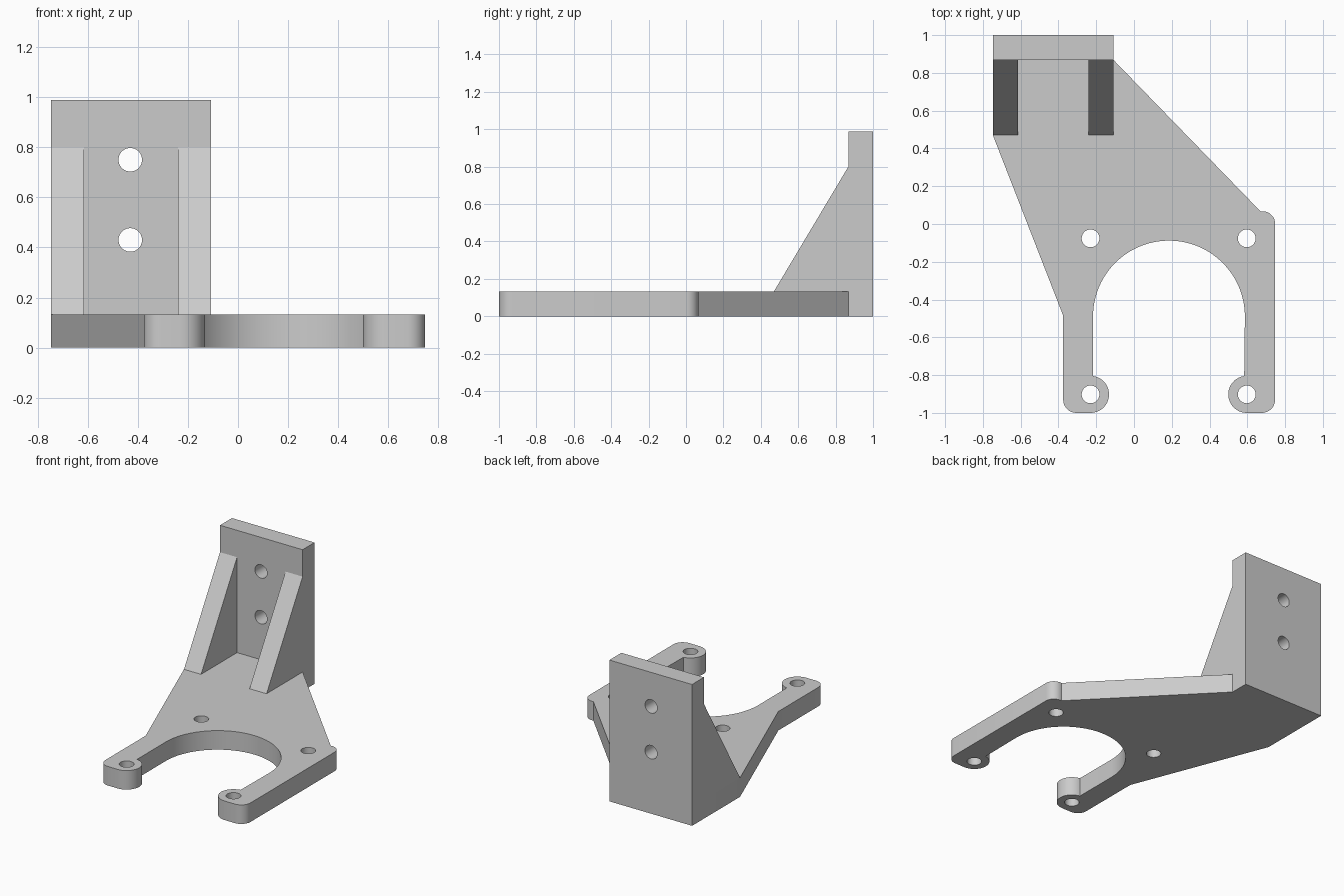
import bpy, bmesh
from math import cos, sin, radians
from mathutils import Matrix, Vector

if "Cube" in bpy.data.objects:
    bpy.data.objects.remove(bpy.data.objects["Cube"])

grey = bpy.data.materials.new("light grey")
grey.use_nodes = True
COLOUR = (0.6, 0.6, 0.6, 1)
grey.diffuse_color = COLOUR
grey.node_tree.nodes["Principled BSDF"].inputs["Base Color"].default_value = COLOUR

THICK = 0.133
WALL_Y = 0.868
LEFT, RIGHT = -0.747, -0.108
HOLE_R = 0.047


def arc(cx, cy, r, start, end, steps):
    """Points along an arc, angles in degrees."""
    angles = [radians(start + (end - start) * i / steps) for i in range(steps + 1)]
    return [(cx + r * cos(a), cy + r * sin(a)) for a in angles]


def finish(bm, name):
    bmesh.ops.recalc_face_normals(bm, faces=bm.faces)
    mesh = bpy.data.meshes.new(name)
    bm.to_mesh(mesh)
    bm.free()
    mesh.materials.append(grey)
    obj = bpy.data.objects.new(name, mesh)
    bpy.context.collection.objects.link(obj)
    return obj


def prism(name, points, offset):
    """Extrude a closed 3D outline along an offset."""
    bm = bmesh.new()
    face = bm.faces.new([bm.verts.new(p) for p in points])
    top = bmesh.ops.extrude_face_region(bm, geom=[face])["geom"]
    verts = [v for v in top if isinstance(v, bmesh.types.BMVert)]
    bmesh.ops.translate(bm, verts=verts, vec=Vector(offset))
    return finish(bm, name)


def drill(obj, centres, axis):
    """Cut round through holes along Y or Z."""
    bm = bmesh.new()
    turn = Matrix.Rotation(radians(90), 4, "X") if axis == "Y" else Matrix()
    for c in centres:
        bmesh.ops.create_cone(bm, cap_ends=True, segments=40, radius1=HOLE_R,
                              radius2=HOLE_R, depth=0.5,
                              matrix=Matrix.Translation(c) @ turn)
    cutter = finish(bm, obj.name + "_hole_cutter")
    cutter.hide_render = True
    cutter.hide_set(True)
    mod = obj.modifiers.new("holes", "BOOLEAN")
    mod.operation = "DIFFERENCE"
    mod.solver = "EXACT"
    mod.object = cutter
    bpy.context.view_layer.objects.active = obj
    bpy.ops.object.modifier_apply(modifier=mod.name)
    bpy.data.objects.remove(cutter)


def smooth(obj):
    bpy.ops.object.select_all(action="DESELECT")
    obj.select_set(True)
    bpy.context.view_layer.objects.active = obj
    bpy.ops.object.shade_smooth_by_angle(angle=radians(25))


# Fork plate: sloping shoulders, round bay and two lugged legs
LUG_L, LUG_R, LUG_Y = -0.23, 0.597, -0.902
outline = [(LEFT, WALL_Y), (LEFT, 0.47), (-0.375, -0.485)]
outline += arc(-0.305, -0.93, 0.07, 180, 270, 8)
outline += arc(LUG_L, LUG_Y, 0.098, 270, 442, 20)
outline += arc(0.185, -0.49, 0.402, 180, 0, 48)
outline += arc(LUG_R, LUG_Y, 0.098, 98, 270, 20)
outline += arc(0.677, -0.93, 0.07, 270, 360, 8)
outline += arc(0.682, 0.002, 0.065, 0, 100, 10)
outline += [(RIGHT, WALL_Y)]
plate = prism("fork_plate", [(x, y, 0) for x, y in outline], (0, 0, THICK))
drill(plate, [(x, y, 0.07) for x in (LUG_L, LUG_R) for y in (LUG_Y, -0.076)], "Z")
smooth(plate)

# Upright mounting wall with two bolt holes
base = [(LEFT, WALL_Y, 0), (RIGHT, WALL_Y, 0), (RIGHT, 1, 0), (LEFT, 1, 0)]
wall = prism("mounting_wall", base, (0, 0, 0.988))
drill(wall, [(-0.43, 0.93, z) for z in (0.43, 0.75)], "Y")
smooth(wall)

# Triangular gussets at both edges of the wall
GUSSET = 0.132
for name, x in (("right_gusset", LEFT), ("left_gusset", RIGHT - GUSSET)):
    side = [(x, 0.47, THICK), (x, WALL_Y, THICK), (x, WALL_Y, 0.8)]
    prism(name, side, (GUSSET, 0, 0))
